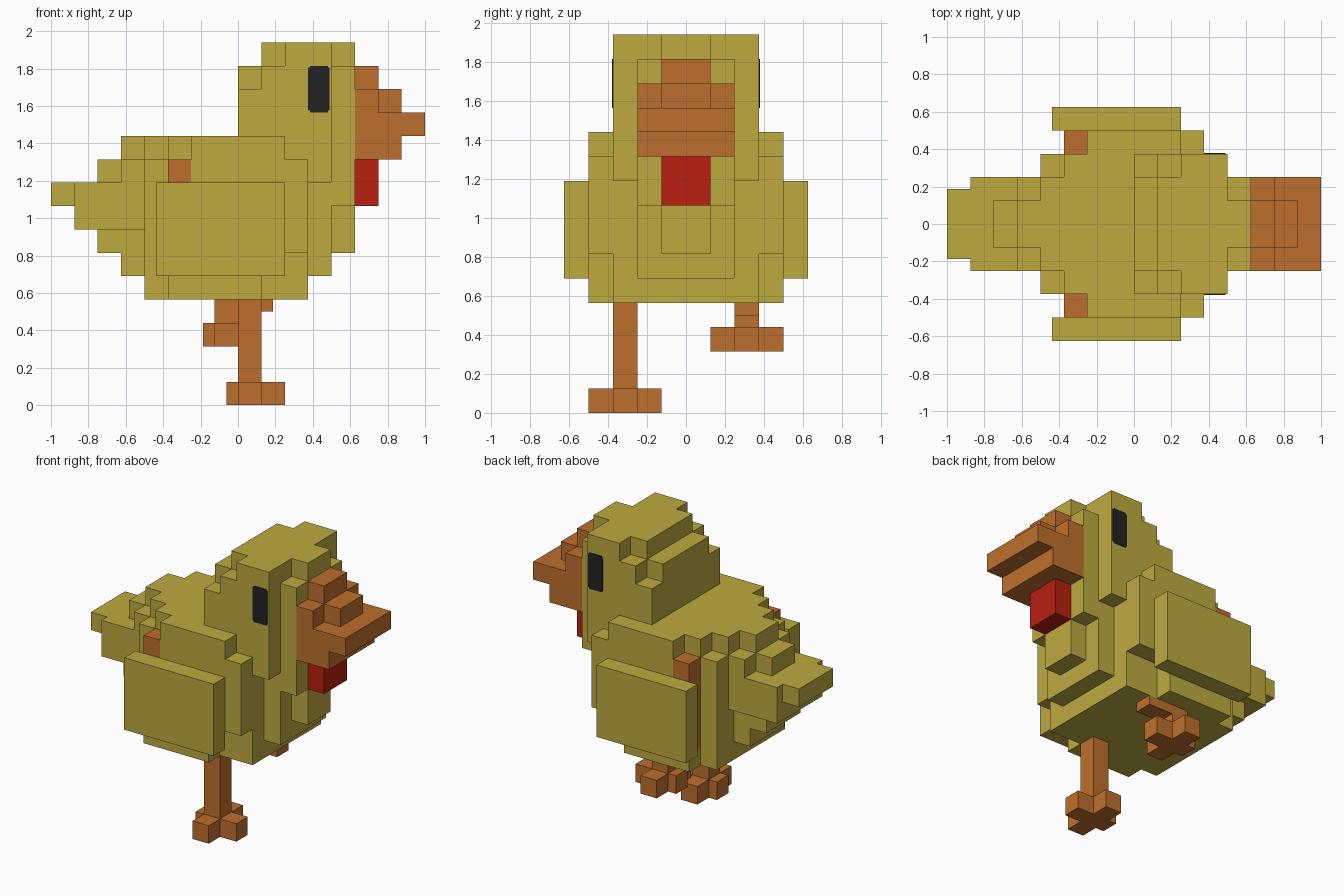
import bpy
import bmesh

cube = bpy.data.objects.get("Cube")
if cube:
    bpy.data.objects.remove(cube, do_unlink=True)


def material(name, rgb):
    m = bpy.data.materials.new(name)
    m.use_nodes = True
    m.diffuse_color = (*rgb, 1)
    bsdf = m.node_tree.nodes["Principled BSDF"]
    bsdf.inputs["Base Color"].default_value = (*rgb, 1)
    bsdf.inputs["Roughness"].default_value = 0.9
    return m


YELLOW = material("feather_yellow", (0.515, 0.402, 0.051))
ORANGE = material("beak_orange", (0.515, 0.159, 0.026))
RED = material("wattle_red", (0.479, 0.0144, 0.005))
BLACK = material("eye_black", (0.016, 0.016, 0.016))


def add_prism(bm, outline, z0, z1):
    """Extrude a flat (x, y) outline from z0 to z1."""
    face = bm.faces.new([bm.verts.new((x, y, z0)) for x, y in outline])
    ext = bmesh.ops.extrude_face_region(bm, geom=[face])
    top = [v for v in ext["geom"] if isinstance(v, bmesh.types.BMVert)]
    bmesh.ops.translate(bm, verts=top, vec=(0, 0, z1 - z0))


def finish(name, bm, mat):
    bmesh.ops.recalc_face_normals(bm, faces=bm.faces[:])
    me = bpy.data.meshes.new(name)
    bm.to_mesh(me)
    bm.free()
    me.materials.append(mat)
    ob = bpy.data.objects.new(name, me)
    bpy.context.collection.objects.link(ob)
    return ob


def layers(name, mat, rows):
    """Stack of stepped slabs: (z0, z1, [(x start, half width)...], x end)."""
    bm = bmesh.new()
    for z0, z1, steps, end in rows:
        ends = [s[0] for s in steps[1:]] + [end]
        side = []
        for (x0, w), x1 in zip(steps, ends):
            side += [(x0, w), (x1, w)]
        add_prism(bm, side + [(x, -y) for x, y in reversed(side)], z0, z1)
    return finish(name, bm, mat)


def boxes(name, mat, spans):
    """Group of boxes: (x0, x1, y0, y1, z0, z1)."""
    bm = bmesh.new()
    for x0, x1, y0, y1, z0, z1 in spans:
        add_prism(bm, [(x0, y0), (x1, y0), (x1, y1), (x0, y1)], z0, z1)
    return finish(name, bm, mat)


# Body, chest and tail as stepped layers
core = [(-0.5, 0.375), (-0.25, 0.5)]
chest = [(0.375, 0.25), (0.5, 0.125)]
layers("body", YELLOW, [
    (0.565, 0.69, [(-0.5, 0.375), (-0.375, 0.5), (0.125, 0.375)], 0.375),
    (0.69, 0.815, [(-0.625, 0.1875)] + core + [(0.125, 0.375), (0.375, 0.25)], 0.5),
    (0.815, 0.94, [(-0.75, 0.1875)] + core + chest, 0.625),
    (0.94, 1.065, [(-0.875, 0.25)] + core + chest, 0.625),
    (1.065, 1.19, [(-1, 0.1875), (-0.875, 0.25)] + core + [(0.375, 0.25)], 0.625),
    (1.19, 1.315, [(-0.75, 0.125), (-0.625, 0.25)] + core
     + [(0.375, 0.375), (0.5, 0.25)], 0.625),
    (1.315, 1.44, [(-0.625, 0.125), (-0.5, 0.25), (-0.375, 0.375), (-0.25, 0.5),
                   (0.25, 0.375), (0.5, 0.25)], 0.625),
])

# Head with stepped crown
layers("head", YELLOW, [
    (1.44, 1.69, [(0, 0.375), (0.5, 0.25)], 0.625),
    (1.69, 1.815, [(0, 0.25), (0.125, 0.375), (0.5, 0.25)], 0.625),
    (1.815, 1.94, [(0.125, 0.25), (0.25, 0.375), (0.5, 0.125)], 0.625),
])

# Beak and wattle
layers("beak", ORANGE, [
    (1.315, 1.44, [(0.625, 0.25)], 0.875),
    (1.44, 1.565, [(0.625, 0.25)], 1.0),
    (1.565, 1.69, [(0.625, 0.25), (0.75, 0.125)], 0.875),
    (1.69, 1.815, [(0.625, 0.125)], 0.75),
])
layers("wattle", RED, [(1.065, 1.315, [(0.625, 0.125)], 0.75)])

# Wings, the orange flank feathers behind them, and the eyes
for label, s in (("near", -1), ("far", 1)):
    def sided(a, b):
        return tuple(sorted((s * a, s * b)))
    boxes(label + "_wing", YELLOW, [(-0.4375, 0.25, *sided(0.5, 0.625), 0.69, 1.19)])
    boxes(label + "_flank_feather", ORANGE,
          [(-0.375, -0.25, *sided(0.375, 0.5), 0.69, 1.315)])
    # Eye plate with slightly clipped corners
    boxes(label + "_eye", BLACK, [
        (0.375, 0.49, *sided(0.373, 0.379), 1.575, 1.805),
        (0.385, 0.48, *sided(0.373, 0.379), 1.565, 1.575),
        (0.385, 0.48, *sided(0.373, 0.379), 1.805, 1.815),
    ])


# Cross-shaped feet
def foot(name, x, y, z):
    cross = [(-1.5, -0.5), (-0.5, -0.5), (-0.5, -1.5), (0.5, -1.5), (0.5, -0.5), (1.5, -0.5),
             (1.5, 0.5), (0.5, 0.5), (0.5, 1.5), (-0.5, 1.5), (-0.5, 0.5), (-1.5, 0.5)]
    bm = bmesh.new()
    outline = []
    for a, b in cross:
        dx = a * 0.125
        if a == -1.5:
            dx = -0.125
        if a == 1.5:
            dx = 0.1875
        outline.append((x + dx, y + b * 0.125))
    add_prism(bm, outline, z, z + 0.125)
    finish(name, bm, ORANGE)


# Standing leg and raised, bent leg
boxes("standing_leg", ORANGE, [(0, 0.125, -0.375, -0.25, 0.125, 0.565)])
foot("standing_foot", 0.0625, -0.3125, 0)
boxes("raised_leg", ORANGE, [(-0.125, 0.1875, 0.25, 0.375, 0.5, 0.565),
                             (-0.125, 0, 0.25, 0.375, 0.44, 0.5)])
foot("raised_foot", -0.0625, 0.3125, 0.315)
